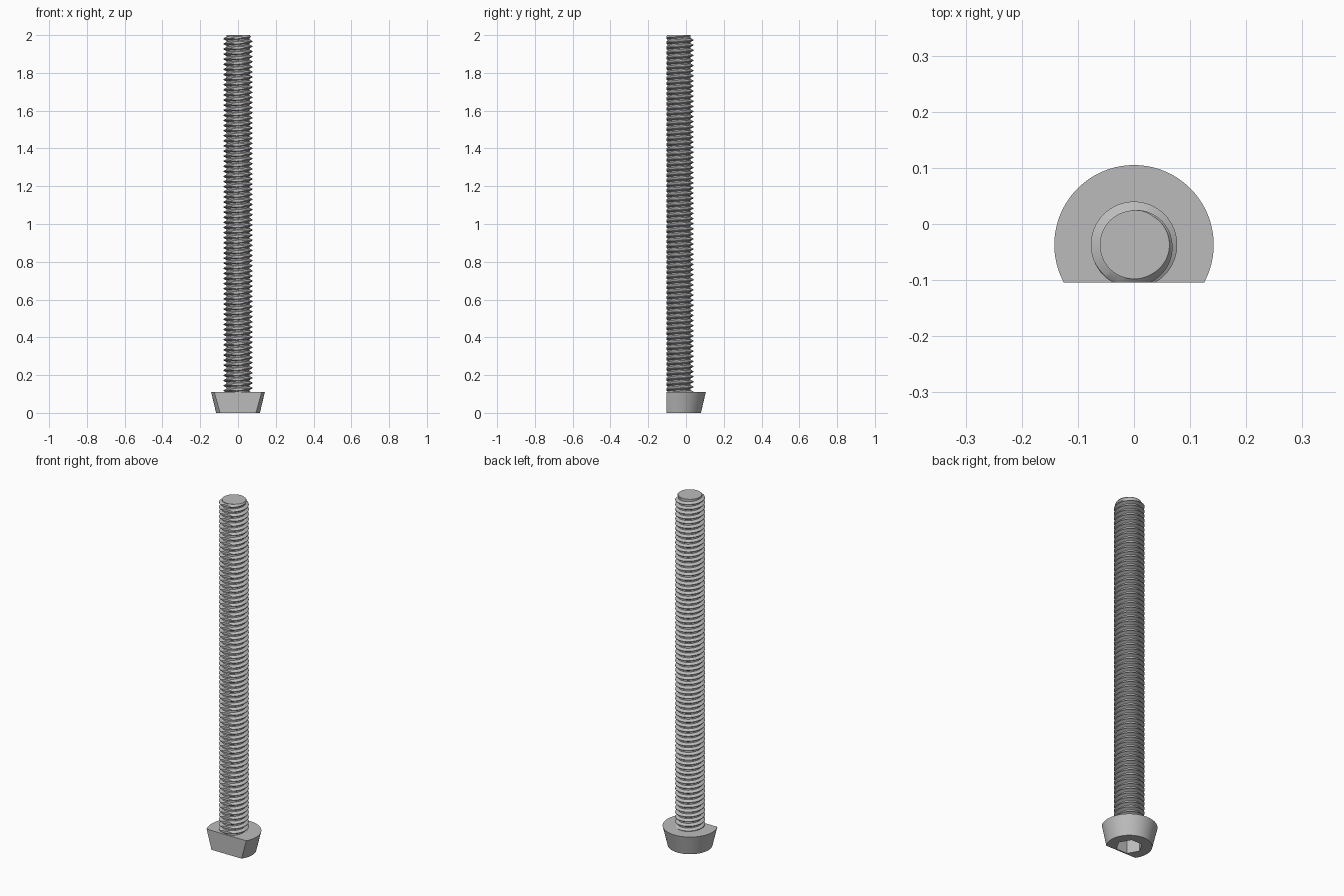
import bpy, bmesh, math
from mathutils import Vector

if "Cube" in bpy.data.objects:
    bpy.data.objects.remove(bpy.data.objects["Cube"])

AXIS_Y = -0.037          # screw axis
FLAT_Y = -0.104          # plane of the flat cut into head and thread
TOP = 2.0
HEAD_H = 0.11
CORE, CREST, PITCH = 0.061, 0.077, 0.027
STEPS = 64               # segments per turn

steel = bpy.data.materials.new("steel grey")
steel.use_nodes = True
steel.diffuse_color = (0.5, 0.5, 0.5, 1)
steel.node_tree.nodes["Principled BSDF"].inputs["Base Color"].default_value = (0.5, 0.5, 0.5, 1)


def slice_and_cap(bm, point, normal):
    """Remove everything on the normal side of a plane and close the cut."""
    geom = bm.verts[:] + bm.edges[:] + bm.faces[:]
    cut = bmesh.ops.bisect_plane(bm, geom=geom, dist=1e-6, plane_co=point,
                                 plane_no=normal, clear_outer=True)["geom_cut"]
    rim = [e for e in cut if isinstance(e, bmesh.types.BMEdge) and e.is_boundary]
    bmesh.ops.holes_fill(bm, edges=rim, sides=0)


def finish(bm, name):
    bmesh.ops.recalc_face_normals(bm, faces=bm.faces[:])
    mesh = bpy.data.meshes.new(name)
    bm.to_mesh(mesh)
    bm.free()
    mesh.materials.append(steel)
    obj = bpy.data.objects.new(name, mesh)
    bpy.context.collection.objects.link(obj)
    return obj


def activate(obj):
    bpy.ops.object.select_all(action="DESELECT")
    obj.select_set(True)
    bpy.context.view_layer.objects.active = obj


def cone(bm, sides, r_low, r_high, z_low, z_high, turn=0.0):
    rings = []
    for r, z in ((r_low, z_low), (r_high, z_high)):
        angles = [turn + math.tau * i / sides for i in range(sides)]
        rings.append([bm.verts.new((r * math.cos(a), AXIS_Y + r * math.sin(a), z))
                      for a in angles])
    low, high = rings
    for i in range(sides):
        j = (i + 1) % sides
        bm.faces.new((low[i], low[j], high[j], high[i]))
    bm.faces.new(low[::-1])
    bm.faces.new(high)


# Threaded shaft: one continuous helical surface, trimmed at both ends
bm = bmesh.new()
profile = ((0.0, CORE), (0.3125, CREST), (0.4375, CREST), (0.75, CORE))
start = 0.04
turns = math.ceil((TOP - start) / PITCH) + 2
columns = []
for i in range(STEPS + 1):
    a = math.tau * i / STEPS
    column = []
    for k in range(turns):
        for offset, radius in profile:
            z = start + PITCH * (k + offset + i / STEPS)
            r = min(radius, CORE + max(0.0, TOP - z))   # chamfered tip
            column.append(bm.verts.new((r * math.cos(a), AXIS_Y + r * math.sin(a), z)))
    columns.append(column)
for left, right in zip(columns, columns[1:]):
    for k in range(len(left) - 1):
        bm.faces.new((left[k], right[k], right[k + 1], left[k + 1]))
bmesh.ops.remove_doubles(bm, verts=bm.verts[:], dist=1e-5)
slice_and_cap(bm, Vector((0, 0, TOP)), Vector((0, 0, 1)))
slice_and_cap(bm, Vector((0, 0, HEAD_H - 0.015)), Vector((0, 0, -1)))
slice_and_cap(bm, Vector((0, FLAT_Y, 0)), Vector((0, -1, 0)))
shaft = finish(bm, "threaded_shaft")
activate(shaft)
bpy.ops.object.shade_smooth_by_angle(angle=math.radians(25))

# Tapered head with one flat side
bm = bmesh.new()
cone(bm, 128, 0.116, 0.142, 0, HEAD_H)
slice_and_cap(bm, Vector((0, FLAT_Y, 0)), Vector((0, -1, 0)))
head = finish(bm, "head")

# Hexagonal drive socket in the underside
bm = bmesh.new()
cone(bm, 6, 0.068, 0.068, -0.05, 0.075)
cutter = finish(bm, "socket_cutter")
cutter.hide_render = True
mod = head.modifiers.new("socket", "BOOLEAN")
mod.operation = "DIFFERENCE"
mod.solver = "EXACT"
mod.object = cutter
activate(head)
bpy.ops.object.modifier_apply(modifier=mod.name)
bpy.data.objects.remove(cutter)
bpy.ops.object.shade_smooth_by_angle(angle=math.radians(25))
